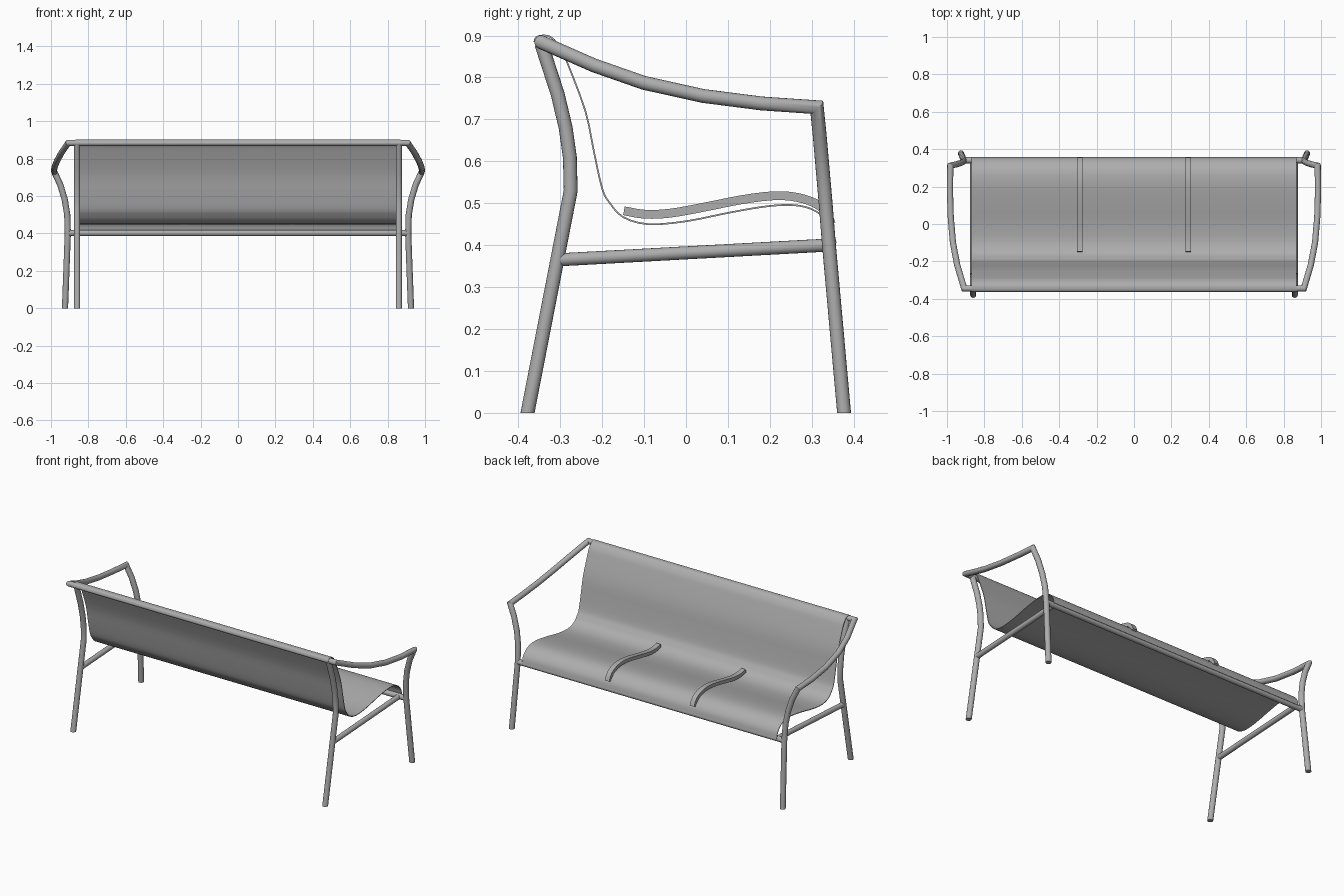
import bpy, bmesh, math
from mathutils import Vector

cube = bpy.data.objects.get("Cube")
if cube:
    bpy.data.objects.remove(cube)

grey = bpy.data.materials.new("satin_grey")
grey.use_nodes = True
colour = (0.42, 0.42, 0.42, 1)
grey.diffuse_color = colour
grey.node_tree.nodes["Principled BSDF"].inputs["Base Color"].default_value = colour

TUBE = 0.0165
SIDES = 16


def finish(name, bm):
    """Turn a bmesh into a smooth-shaded object with sharp creases."""
    bmesh.ops.recalc_face_normals(bm, faces=bm.faces)
    mesh = bpy.data.meshes.new(name)
    bm.to_mesh(mesh)
    bm.free()
    mesh.materials.append(grey)
    obj = bpy.data.objects.new(name, mesh)
    bpy.context.collection.objects.link(obj)
    bpy.ops.object.select_all(action='DESELECT')
    obj.select_set(True)
    bpy.context.view_layer.objects.active = obj
    bpy.ops.object.shade_smooth_by_angle(angle=math.radians(35))
    return obj


def tube(name, points, radius=TUBE, flat_foot=False):
    """Sweep a round section along a path, with mitred corners."""
    pts = [Vector(p) for p in points]
    dirs = [(b - a).normalized() for a, b in zip(pts, pts[1:])]
    side = dirs[0].orthogonal().normalized()
    up = dirs[0].cross(side)
    angles = [2 * math.pi * i / SIDES for i in range(SIDES)]
    ring = [pts[0] + (side * math.cos(a) + up * math.sin(a)) * radius for a in angles]
    rings = []
    for i, p in enumerate(pts):
        d = dirs[max(i - 1, 0)]
        normal = d if i in (0, len(pts) - 1) else (d + dirs[i]).normalized()
        if flat_foot and p.z == 0:
            normal = Vector((0, 0, 1))
        ring = [v + d * ((p - v).dot(normal) / d.dot(normal)) for v in ring]
        rings.append(ring)
    bm = bmesh.new()
    loops = [[bm.verts.new(v) for v in r] for r in rings]
    for a, b in zip(loops, loops[1:]):
        for i in range(SIDES):
            j = (i + 1) % SIDES
            bm.faces.new((a[i], a[j], b[j], b[i]))
    bm.faces.new(loops[0])
    bm.faces.new(loops[-1])
    return finish(name, bm)


def rounded(points, steps=3):
    """Catmull-Rom subdivision of a (y, z) profile."""
    pts = [Vector(p) for p in points]
    pts = [2 * pts[0] - pts[1]] + pts + [2 * pts[-1] - pts[-2]]
    out = []
    for a, b, c, d in zip(pts, pts[1:], pts[2:], pts[3:]):
        for s in range(steps):
            t = s / steps
            out.append(0.5 * (2 * b + (c - a) * t + (2 * a - 5 * b + 4 * c - d) * t ** 2
                              + (3 * b - a - 3 * c + d) * t ** 3))
    return out + [pts[-2]]


def bent_strip(name, profile, x, width, thickness):
    """Bent sheet of even thickness, centred on its profile."""
    line = rounded(profile)
    upper, lower = [], []
    for i, p in enumerate(line):
        t = (line[min(i + 1, len(line) - 1)] - line[max(i - 1, 0)]).normalized()
        n = Vector((-t.y, t.x)) * thickness / 2
        upper.append(p + n)
        lower.append(p - n)
    bm = bmesh.new()
    rows = []
    for u, l in zip(upper, lower):
        rows.append([bm.verts.new((x + s * width / 2, q.x, q.y))
                     for s, q in ((-1, u), (1, u), (1, l), (-1, l))])
    for a, b in zip(rows, rows[1:]):
        for i in range(4):
            j = (i + 1) % 4
            bm.faces.new((a[i], a[j], b[j], b[i]))
    bm.faces.new(rows[0])
    bm.faces.new(rows[-1])
    return finish(name, bm)


# Front legs, arms and top rail as one continuous bent tube
half = [(0.925, 0.377, 0), (0.91, 0.341, 0.4), (0.913, 0.333, 0.5),
        (0.926, 0.326, 0.58), (0.95, 0.319, 0.66), (0.982, 0.312, 0.729),
        (0.984, 0.18, 0.738), (0.98, 0.04, 0.756), (0.968, -0.1, 0.787),
        (0.945, -0.22, 0.829), (0.908, -0.345, 0.884)]
mirrored = [(-x, y, z) for x, y, z in reversed(half)]
tube("arm_hoop_and_top_rail", half + mirrored, flat_foot=True)

# Front rail under the seat edge
tube("front_rail", [(-0.91, 0.341, 0.402), (0.91, 0.341, 0.402)])

# Back legs and side rails
back_leg = [(-0.378, 0), (-0.275, 0.53), (-0.277, 0.61), (-0.287, 0.68),
            (-0.306, 0.76), (-0.345, 0.88)]
for side, label in ((1, "left"), (-1, "right")):
    x = 0.86 * side
    tube("back_leg_" + label, [(x, y, z) for y, z in back_leg], flat_foot=True)
    tube("side_rail_" + label, [(x, -0.305, 0.365), (x, 0.335, 0.4)], 0.0155)

# Seat and backrest shell, wrapped over the top and front rails
shell = [(-0.362, 0.884), (-0.357, 0.896), (-0.342, 0.9), (-0.322, 0.896),
         (-0.3, 0.872), (-0.283, 0.835), (-0.24, 0.72), (-0.22, 0.625),
         (-0.2, 0.535), (-0.182, 0.501), (-0.15, 0.467), (-0.09, 0.45),
         (0, 0.457), (0.1, 0.477), (0.18, 0.491), (0.24, 0.496),
         (0.285, 0.491), (0.32, 0.474), (0.347, 0.443), (0.357, 0.405)]
bent_strip("seat_shell", shell, 0, 1.74, 0.004)

# Two raised seat dividers
divider = [(-0.148, 0.482), (-0.1, 0.474), (-0.04, 0.476), (0.04, 0.49),
           (0.13, 0.508), (0.21, 0.518), (0.265, 0.514), (0.31, 0.499),
           (0.333, 0.478), (0.347, 0.45)]
for side, label in ((1, "left"), (-1, "right")):
    bent_strip("seat_divider_" + label, divider, 0.29 * side, 0.03, 0.021)
